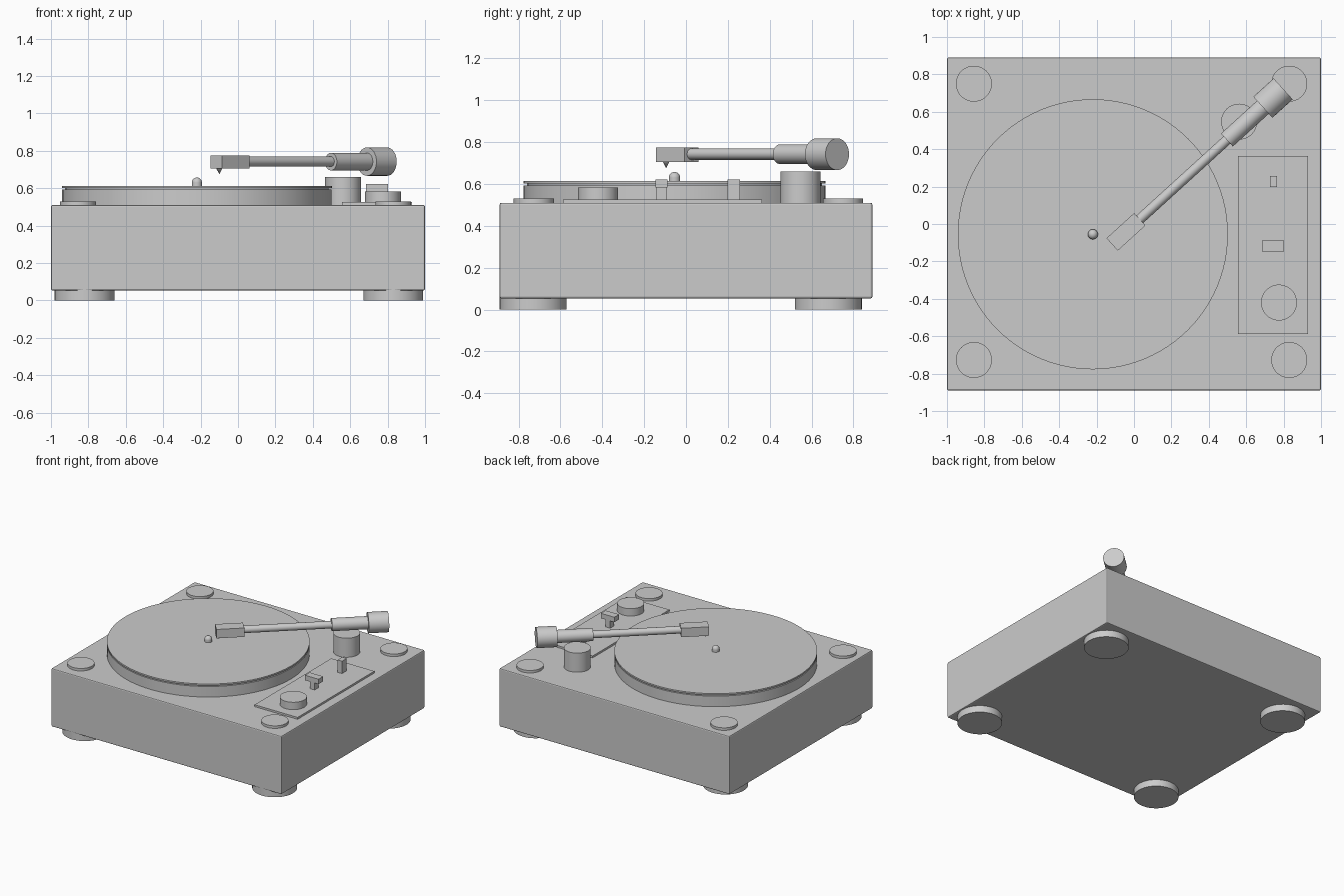
import bpy, math
from mathutils import Vector

if "Cube" in bpy.data.objects:
    bpy.data.objects.remove(bpy.data.objects["Cube"])


def finish(name, bevel=0.0, smooth=True):
    ob = bpy.context.object
    ob.name = name
    bpy.ops.object.transform_apply(location=False, rotation=False, scale=True)
    if bevel:
        m = ob.modifiers.new("bevel", 'BEVEL')
        m.width = bevel
        m.segments = 2
        m.limit_method = 'ANGLE'
    if smooth:
        bpy.ops.object.shade_smooth_by_angle(angle=math.radians(35))
    return ob


def box(name, x, y, z, bevel=0.0):
    # each argument is a (low, high) range
    bpy.ops.mesh.primitive_cube_add(size=1, location=[sum(r) / 2 for r in (x, y, z)])
    bpy.context.object.scale = [r[1] - r[0] for r in (x, y, z)]
    return finish(name, bevel, False)


def disc(name, x, y, r, z0, z1, sides=48, bevel=0.0):
    bpy.ops.mesh.primitive_cylinder_add(vertices=sides, radius=r, depth=z1 - z0,
                                        location=(x, y, (z0 + z1) / 2))
    return finish(name, bevel)


def rod(name, a, b, r, sides=32, bevel=0.0):
    a, b = Vector(a), Vector(b)
    bpy.ops.mesh.primitive_cylinder_add(vertices=sides, radius=r, depth=(b - a).length,
                                        location=(a + b) / 2)
    bpy.context.object.rotation_euler = (b - a).to_track_quat('Z', 'Y').to_euler()
    return finish(name, bevel)


TOP = 0.51

# Plinth, feet and corner caps
box("plinth", (-1, 1), (-0.89, 0.89), (0.053, TOP), 0.008)
for fx, cx, side in ((-0.82, -0.856, "left"), (0.83, 0.83, "right")):
    for fy, cy, end in ((-0.73, -0.727, "front"), (0.68, 0.75, "back")):
        disc(f"foot_{end}_{side}", fx, fy, 0.16, 0, 0.06)
        disc(f"corner_cap_{end}_{side}", cx, cy, 0.096, TOP - 0.01, 0.53)

# Platter, recessed mat, record and domed spindle
PX, PY = -0.22, -0.055
disc("platter", PX, PY, 0.721, TOP - 0.01, 0.593, 96)
disc("slip_mat", PX, PY, 0.705, 0.59, 0.604, 96)
disc("record", PX, PY, 0.722, 0.601, 0.613, 96)
disc("spindle", PX, PY, 0.027, 0.6, 0.63, 24)
bpy.ops.mesh.primitive_uv_sphere_add(segments=24, ring_count=12, radius=0.027,
                                     location=(PX, PY, 0.63))
finish("spindle_dome")

# Control panel with knob, slider and switch
box("control_panel", (0.556, 0.93), (-0.588, 0.364), (TOP - 0.01, 0.525))
disc("volume_knob", 0.775, -0.42, 0.096, 0.52, 0.583, 48)
box("slider_stem", (0.722, 0.764), (-0.14, -0.09), (0.52, 0.59))
box("slider_cap", (0.684, 0.802), (-0.146, -0.088), (0.583, 0.622))
box("power_switch", (0.727, 0.765), (0.198, 0.257), (0.52, 0.622))

# Tonearm: everything lies along one diagonal axis
disc("tonearm_post", 0.562, 0.547, 0.096, TOP - 0.01, 0.66)
ANG = math.radians(42.3)
ORIGIN = Vector((-0.043, -0.042, 0.742))
AXIS = Vector((math.cos(ANG), math.sin(ANG), 0))


def along(t):
    return ORIGIN + AXIS * t


rod("tonearm_tube", along(0.08), along(0.78), 0.027, 24)
rod("tonearm_sleeve", along(0.73), along(1.02), 0.047)
rod("counterweight", along(0.99), along(1.136), 0.076)

# Headshell with stylus
head = box("headshell", (-0.1, 0.1), (-0.045, 0.045), (-0.035, 0.035))
head.location = ORIGIN + Vector((0, 0, -0.003))
head.rotation_euler = (0, 0, ANG)
bpy.ops.mesh.primitive_cone_add(vertices=16, radius1=0.0, radius2=0.018, depth=0.035,
                                location=(-0.1, -0.095, 0.692))
finish("stylus")
